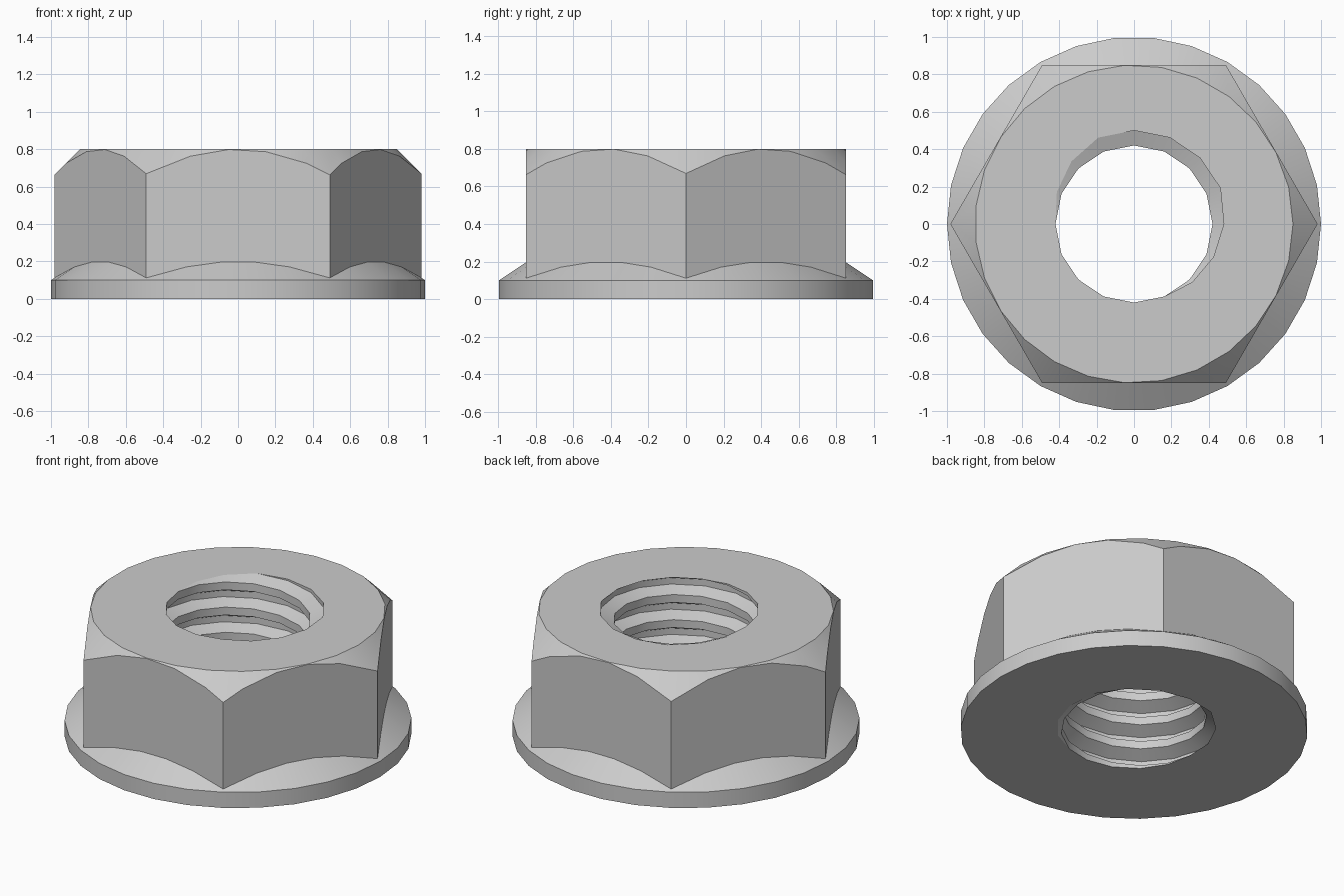
import bpy
import bmesh
from math import cos, sin, pi, radians
from mathutils import Vector

cube = bpy.data.objects.get("Cube")
if cube:
    bpy.data.objects.remove(cube, do_unlink=True)

HEIGHT = 0.8
HOLE_SIDES = 16
STEP = 0.01            # rise of the thread per side of the hole

steel = bpy.data.materials.new("grey_steel")
steel.use_nodes = True
steel.diffuse_color = (0.6, 0.6, 0.6, 1)
steel.node_tree.nodes["Principled BSDF"].inputs["Base Color"].default_value = steel.diffuse_color


def polar(r, a, z):
    return Vector((r * cos(a), r * sin(a), z))


def ring(r, z, n):
    return [polar(r, 2 * pi * i / n, z) for i in range(n)]


def lathe(bm, profile, n):
    """Stack of polygon rings joined by quads; returns the rings."""
    rings = [[bm.verts.new(p) for p in ring(r, z, n)] for r, z in profile]
    for low, high in zip(rings, rings[1:]):
        for i in range(n):
            j = (i + 1) % n
            bm.faces.new((low[i], low[j], high[j], high[i]))
    return rings


def finish(bm, name):
    mesh = bpy.data.meshes.new(name)
    bm.to_mesh(mesh)
    bm.free()
    mesh.materials.append(steel)
    obj = bpy.data.objects.new(name, mesh)
    bpy.context.scene.collection.objects.link(obj)
    bpy.ops.object.select_all(action='DESELECT')
    obj.select_set(True)
    bpy.context.view_layer.objects.active = obj
    bpy.ops.object.shade_smooth_by_angle(angle=radians(25))


# Flange: short cylinder with a sloped top running into the hexagon
bm = bmesh.new()
lathe(bm, [(1, 0), (1, 0.1), (0.82, 0.22)], 30)
finish(bm, "flange")

# Hexagonal body, its top corners cut by a ring of sloped planes
bm = bmesh.new()
bottom, top = lathe(bm, [(0.982, 0.1), (0.982, HEIGHT)], 6)
bm.faces.new(top)
bm.faces.new(bottom[::-1])
SIDES = 27
for k in range(SIDES):
    a = 2 * pi * (k + 0.5) / SIDES
    bmesh.ops.bisect_plane(
        bm, geom=bm.verts[:] + bm.edges[:] + bm.faces[:], dist=1e-5,
        plane_co=polar(0.85 * cos(pi / SIDES), a, HEIGHT),
        plane_no=polar(1, a, 1), clear_outer=True)
    bmesh.ops.holes_fill(bm, edges=[e for e in bm.edges if e.is_boundary], sides=0)
bmesh.ops.recalc_face_normals(bm, faces=bm.faces[:])
bm.normal_update()
bmesh.ops.delete(bm, geom=[f for f in bm.faces if abs(f.normal.z) > 0.95], context='FACES')
finish(bm, "hex_body")

# Threaded hole: groove profile swept along a helix, trimmed top and bottom
groove = [(0, 0.5), (4, 0.5), (8, 0.42), (13, 0.42), (16, 0.5)]
bm = bmesh.new()
columns = []
for i in range(-HOLE_SIDES, 6 * HOLE_SIDES + 1):
    a = 2 * pi * i / HOLE_SIDES
    columns.append([bm.verts.new(polar(r, a, (i - 5 + b) * STEP)) for b, r in groove])
for c, d in zip(columns, columns[1:]):
    for j in range(len(groove) - 1):
        bm.faces.new((c[j], c[j + 1], d[j + 1], d[j]))
bmesh.ops.remove_doubles(bm, verts=bm.verts[:], dist=1e-4)
for z, up in ((0, -1), (HEIGHT, 1)):
    bmesh.ops.bisect_plane(
        bm, geom=bm.verts[:] + bm.edges[:] + bm.faces[:], dist=1e-5,
        plane_co=(0, 0, z), plane_no=(0, 0, up), clear_outer=True)


def rim(z):
    """Edges of the trimmed thread lying at height z, as point pairs."""
    return [[v.co.copy() for v in e.verts] for e in bm.edges
            if e.is_boundary and all(abs(v.co.z - z) < 1e-4 for v in e.verts)]


rims = {z: rim(z) for z in (0, HEIGHT)}
finish(bm, "thread")

# Flat end faces between the outer outline and the thread rim
for name, z, r, n, up in (("bottom_face", 0, 1, 30, -1), ("top_face", HEIGHT, 0.85, SIDES, 1)):
    bm = bmesh.new()
    outer = ring(r, z, n)
    for p, q in list(zip(outer, outer[1:] + outer[:1])) + rims[z]:
        bm.edges.new((bm.verts.new(p), bm.verts.new(q)))
    bmesh.ops.remove_doubles(bm, verts=bm.verts[:], dist=1e-4)
    bmesh.ops.triangle_fill(bm, use_beauty=True, use_dissolve=False, edges=bm.edges[:])
    bm.normal_update()
    for f in bm.faces:
        if f.normal.z * up < 0:
            f.normal_flip()
    finish(bm, name)
